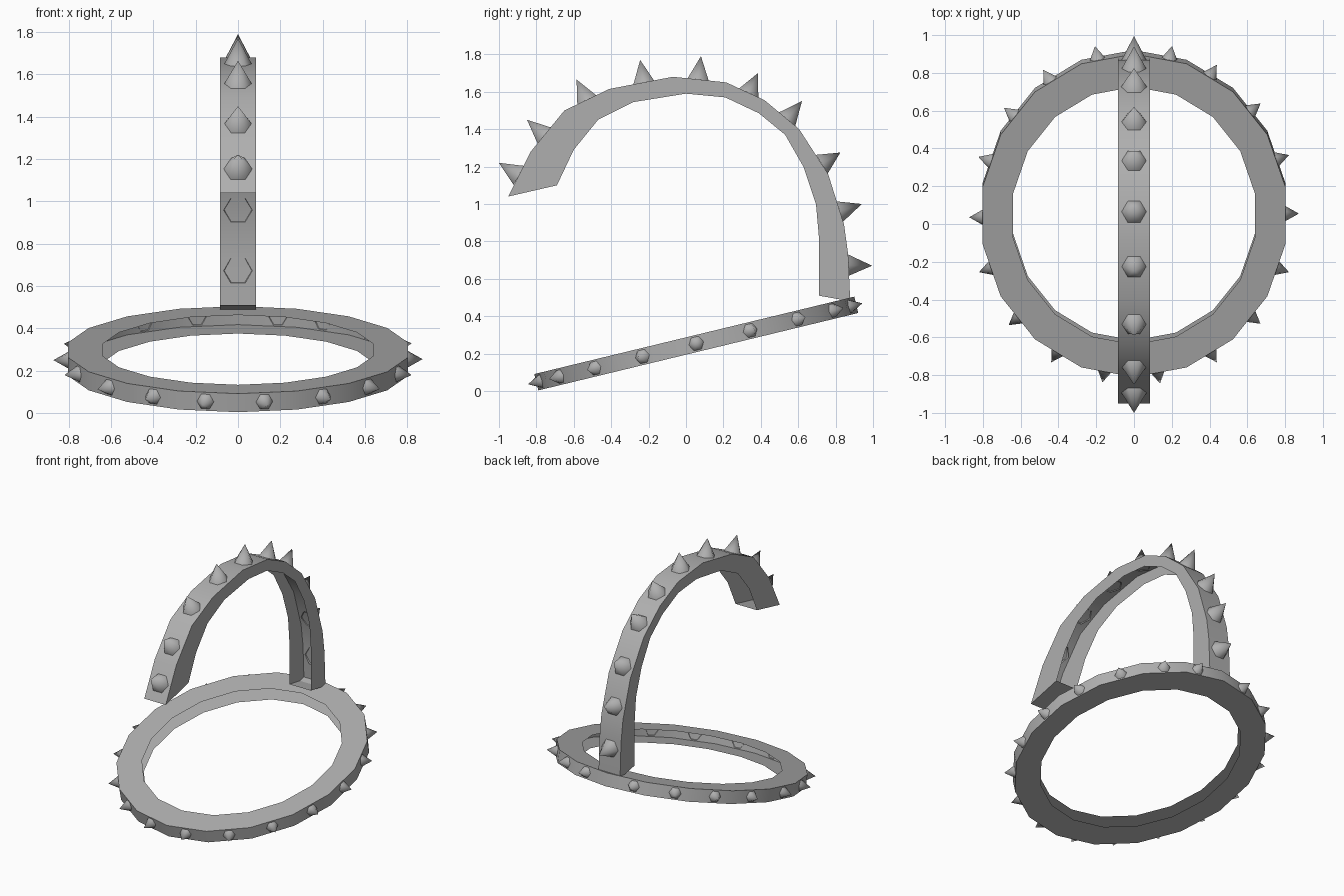
import bpy
from math import sin, cos, pi, radians
from mathutils import Vector, Matrix

if "Cube" in bpy.data.objects:
    bpy.data.objects.remove(bpy.data.objects["Cube"])

# dark grey finish shared by every part
grey = bpy.data.materials.new("dark_grey")
grey.diffuse_color = (0.43, 0.43, 0.43, 1)
grey.use_nodes = True
grey.node_tree.nodes["Principled BSDF"].inputs["Base Color"].default_value = grey.diffuse_color


def add_mesh(name, verts, faces, smooth_angle):
    me = bpy.data.meshes.new(name)
    me.from_pydata(verts, [], faces)
    me.materials.append(grey)
    ob = bpy.data.objects.new(name, me)
    bpy.context.collection.objects.link(ob)
    bpy.ops.object.select_all(action='DESELECT')
    ob.select_set(True)
    bpy.context.view_layer.objects.active = ob
    bpy.ops.object.shade_smooth_by_angle(angle=radians(smooth_angle))
    return ob


def add_spike(name, base, tip, side, radius):
    # six-sided cone, one corner pointing along 'side', base left open
    axis = (tip - base).normalized()
    u = (side - axis * side.dot(axis)).normalized()
    v = axis.cross(u)
    base = base - axis * 0.004
    verts = [base + radius * (cos(k * pi / 3) * u + sin(k * pi / 3) * v) for k in range(6)]
    verts.append(tip)
    return add_mesh(name, verts, [(k, (k + 1) % 6, 6) for k in range(6)], 80)


# tilted oval ring: channel of top, outer and bottom walls, open on the inside
N = 18
RX, RY, INNER, HALF = 0.815, 0.88, 0.797, 0.045
tilt = Matrix.Translation((0, 0.055, 0.254)) @ Matrix.Rotation(radians(13.6), 4, 'X')
verts, faces = [], []
for i in range(N):
    a = radians(10 + 20 * i)
    for s, z in ((INNER, HALF), (1, HALF), (1, -HALF), (INNER, -HALF)):
        verts.append(tilt @ Vector((RX * s * cos(a), RY * s * sin(a), z)))
    j = (i + 1) % N
    for k in range(3):
        faces.append((4 * i + k, 4 * j + k, 4 * j + k + 1, 4 * i + k + 1)[::-1])
add_mesh("base_ring", verts, faces, 35)

# ring spikes, one on each outer facet, a few slid along their facet
slide = {4: -0.05, 5: 0.055, 6: 0.05, 7: 0.03, 8: 0.01, 9: 0.02, 11: 0.01, 13: -0.015, 14: -0.015}
rot = tilt.to_3x3()
for i in range(N):
    a = radians(20 * i)
    c = cos(radians(10))
    side = Vector((-RX * sin(a), RY * cos(a), 0)).normalized()
    out = Vector((side.y, -side.x, 0))
    base = Vector((RX * c * cos(a), RY * c * sin(a), 0)) + side * slide.get(i, 0)
    add_spike(f"ring_spike_{i + 1}", tilt @ base, tilt @ (base + out * 0.07), rot @ side, 0.043)

# arch: side walls, outer wall and end caps, open on the inside (y, z)
outer = [(-.95, 1.04), (-.83, 1.28), (-.65, 1.50), (-.41, 1.615), (-.07, 1.68), (.215, 1.65),
         (.42, 1.555), (.605, 1.40), (.76, 1.16), (.845, .89), (.867, .73), (.878, .48)]
inner = [(-.69, 1.10), (-.60, 1.29), (-.47, 1.45), (-.28, 1.545), (0, 1.59), (.21, 1.57),
         (.39, 1.485), (.53, 1.37), (.63, 1.195), (.695, 1.0), (.71, .83), (.71, .51)]
W = 0.086
verts, faces = [], []
for (oy, oz), (iy, iz) in zip(outer, inner):
    verts += [(-W, iy, iz), (-W, oy, oz), (W, oy, oz), (W, iy, iz)]
for i in range(len(outer) - 1):
    for k in range(3):
        faces.append((4 * i + k, 4 * i + k + 1, 4 * i + k + 5, 4 * i + k + 4))
end = 4 * (len(outer) - 1)
faces += [(3, 2, 1, 0), (end, end + 1, end + 2, end + 3)]
add_mesh("arch", verts, faces, 35)

# arch spikes: base and tip (y, z, y, z)
spikes = [(-.895, 1.155, -1.0, 1.22), (-.755, 1.365, -.85, 1.45), (-.53, 1.555, -.585, 1.665),
          (-.225, 1.648, -.245, 1.77), (.065, 1.665, .08, 1.79), (.335, 1.593, .385, 1.70),
          (.54, 1.453, .62, 1.55), (.73, 1.215, .825, 1.275), (.822, .96, .94, 1.0),
          (.868, .672, .995, .67)]
for i, (by, bz, ty, tz) in enumerate(spikes):
    add_spike(f"arch_spike_{i + 1}", Vector((0, by, bz)), Vector((0, ty, tz)), Vector((1, 0, 0)), 0.068)
